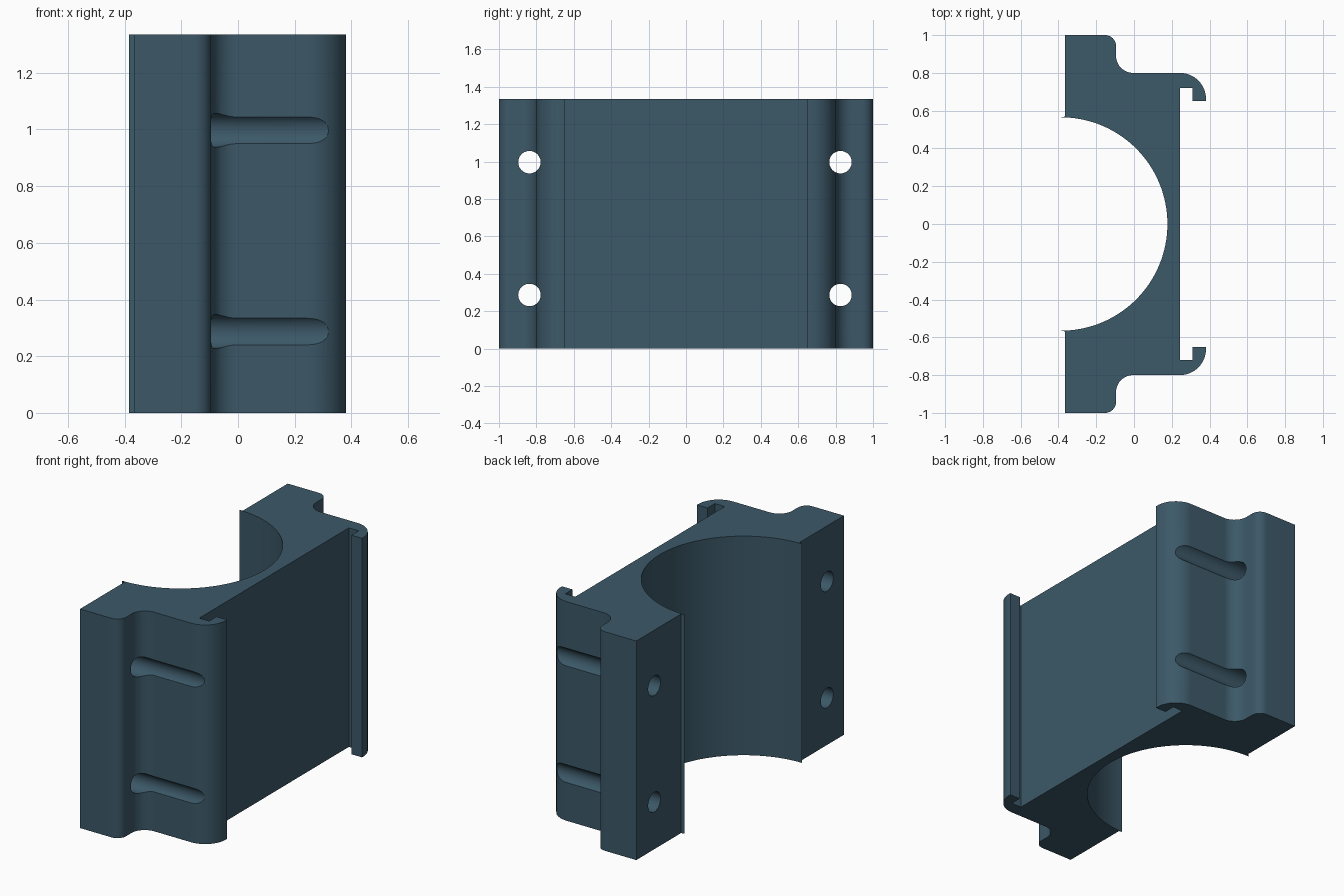
import bpy, bmesh, math

if "Cube" in bpy.data.objects:
    bpy.data.objects.remove(bpy.data.objects["Cube"])

HEIGHT = 1.335

steel = bpy.data.materials.new("dark_blue_grey")
steel.diffuse_color = (0.045, 0.098, 0.138, 1)
steel.use_nodes = True
steel.node_tree.nodes["Principled BSDF"].inputs["Base Color"].default_value = steel.diffuse_color


def arc(cx, cy, r, start, end, steps):
    """Points on a circular arc, angles in degrees."""
    angles = [math.radians(start + (end - start) * i / steps) for i in range(steps + 1)]
    return [(cx + r * math.cos(a), cy + r * math.sin(a)) for a in angles]


# Half of the clamp section: bore, lip, flange, filleted step, hooked rail
half = arc(-0.388, 0, 0.565, 0, 89.7, 32)
half += [(-0.365, 0.569), (-0.365, 1.0)]
half += arc(-0.153, 0.942, 0.058, 90, 0, 10)
half += arc(-0.005, 0.89, 0.09, 180, 270, 12)
half += arc(0.243, 0.662, 0.138, 90, 0, 14)
half += [(0.381, 0.65), (0.31, 0.65), (0.31, 0.72), (0.243, 0.72)]
# Mirror across the centre line, sharing the bore's middle point
profile = half + [(x, -y) for x, y in reversed(half[1:])]

# Clamp block: extruded section
bm = bmesh.new()
face = bm.faces.new([bm.verts.new((x, y, 0)) for x, y in profile])
top = bmesh.ops.extrude_face_region(bm, geom=[face])
bmesh.ops.translate(bm, vec=(0, 0, HEIGHT),
                    verts=[v for v in top["geom"] if isinstance(v, bmesh.types.BMVert)])
bmesh.ops.recalc_face_normals(bm, faces=bm.faces)
mesh = bpy.data.meshes.new("clamp_block")
bm.to_mesh(mesh)
bm.free()
mesh.materials.append(steel)
block = bpy.data.objects.new("clamp_block", mesh)
bpy.context.collection.objects.link(block)

# Bolt holes: run through the flanges and groove the side walls
cutters = []
for y in (-0.837, 0.826):
    for z in (0.287, 0.997):
        bpy.ops.mesh.primitive_cylinder_add(vertices=40, radius=0.06, depth=1.4,
                                            location=(0, y, z),
                                            rotation=(0, math.pi / 2, 0))
        cutter = bpy.context.object
        cutter.name = "bolt_hole_cutter"
        cutter.data.materials.append(steel)
        cutter.hide_render = True
        cutters.append(cutter)
        mod = block.modifiers.new("bolt_hole", "BOOLEAN")
        mod.operation = "DIFFERENCE"
        mod.solver = "EXACT"
        mod.object = cutter

bpy.ops.object.select_all(action="DESELECT")
block.select_set(True)
bpy.context.view_layer.objects.active = block
for mod in list(block.modifiers):
    bpy.ops.object.modifier_apply(modifier=mod.name)
for cutter in cutters:
    bpy.data.objects.remove(cutter)

bpy.ops.object.shade_smooth_by_angle(angle=math.radians(30))
